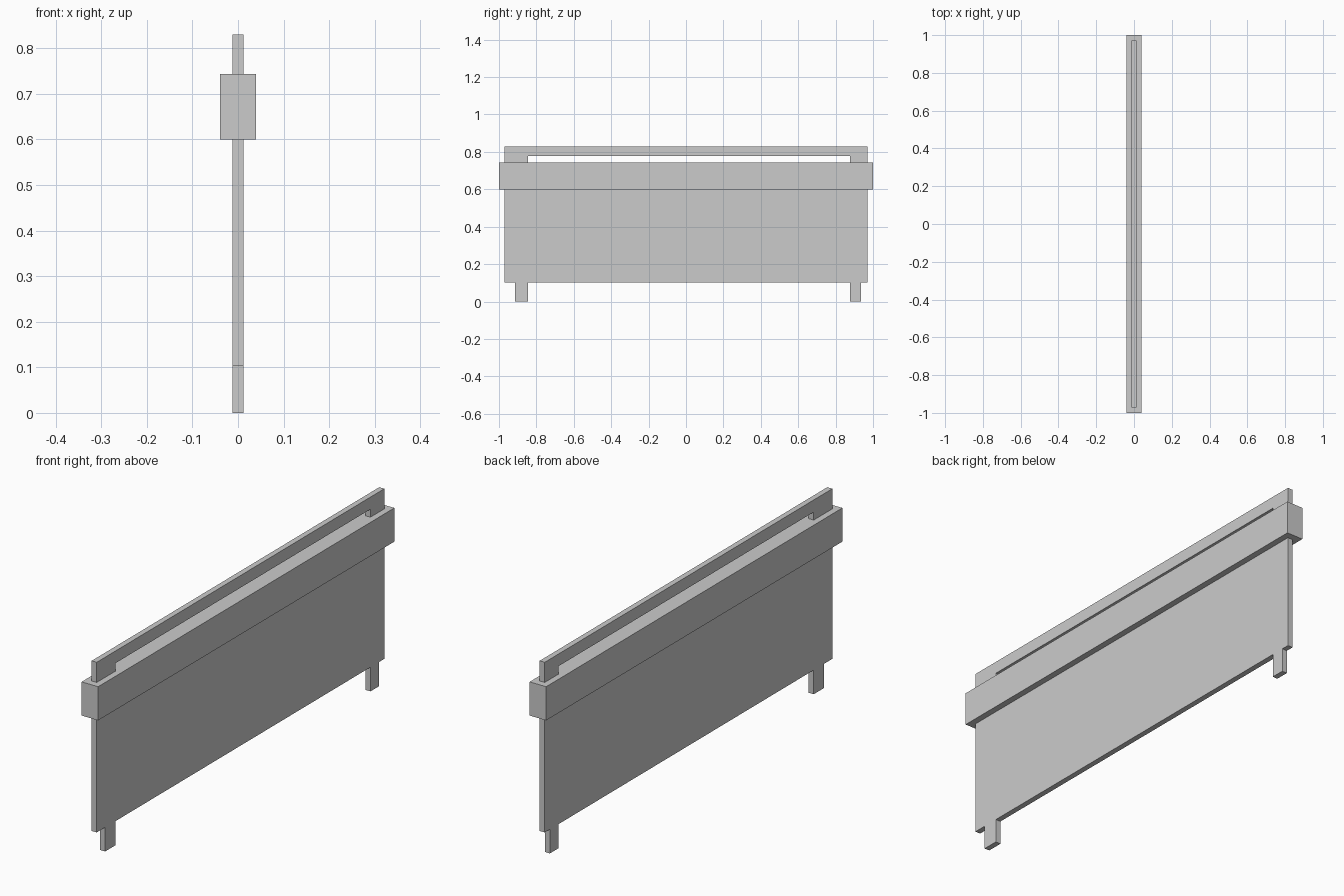
import bpy, bmesh

if "Cube" in bpy.data.objects:
    bpy.data.objects.remove(bpy.data.objects["Cube"])


def board(name, profile, thickness):
    """Extrude a (y, z) outline symmetrically along x."""
    bm = bmesh.new()
    face = bm.faces.new([bm.verts.new((-thickness / 2, y, z)) for y, z in profile])
    ext = bmesh.ops.extrude_face_region(bm, geom=[face])
    moved = [v for v in ext["geom"] if isinstance(v, bmesh.types.BMVert)]
    bmesh.ops.translate(bm, verts=moved, vec=(thickness, 0, 0))
    bmesh.ops.recalc_face_normals(bm, faces=bm.faces)
    mesh = bpy.data.meshes.new(name)
    bm.to_mesh(mesh)
    bm.free()
    obj = bpy.data.objects.new(name, mesh)
    bpy.context.collection.objects.link(obj)
    return obj


THIN, END = 0.024, 0.971
RAIL_LOW, RAIL_TOP = 0.60, 0.744

# Lower panel with its two feet, tucked slightly into the rail
board("panel_with_feet", [
    (-END, 0.103), (-0.914, 0.103), (-0.914, 0), (-0.845, 0), (-0.845, 0.103),
    (0.877, 0.103), (0.877, 0), (0.936, 0), (0.936, 0.103), (END, 0.103),
    (END, RAIL_LOW + 0.01), (-END, RAIL_LOW + 0.01)], THIN)

# Thick horizontal rail
board("thick_rail", [(-1, RAIL_LOW), (1, RAIL_LOW), (1, RAIL_TOP), (-1, RAIL_TOP)], 0.078)

# Upper bar standing on short end posts, leaving a long slot
base = RAIL_TOP - 0.01
board("top_bar", [
    (-END, base), (-0.845, base), (-0.845, 0.778), (0.877, 0.778),
    (0.877, base), (END, base), (END, 0.83), (-END, 0.83)], THIN)
